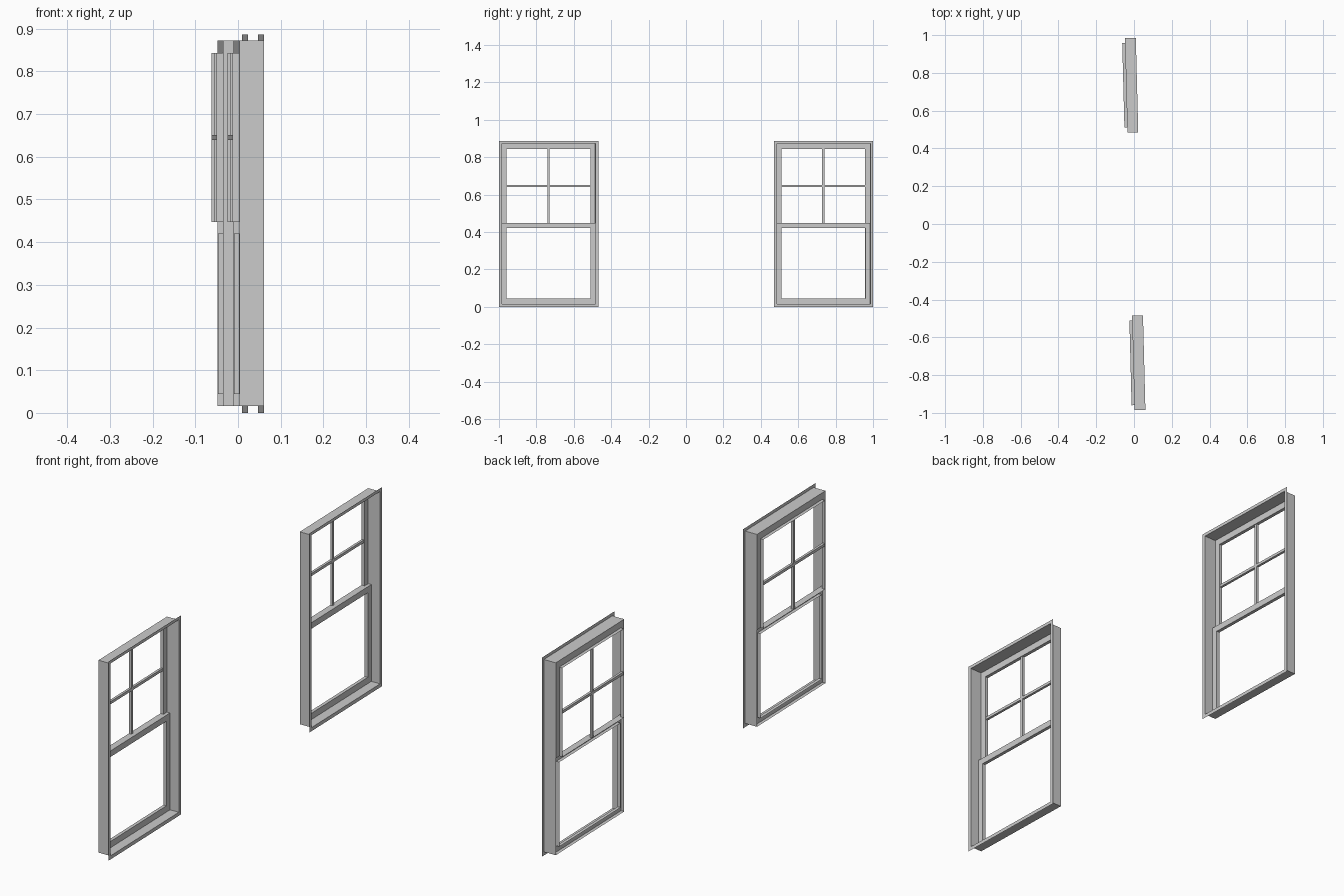
import bpy, bmesh, math
from mathutils import Matrix

if "Cube" in bpy.data.objects:
    bpy.data.objects.remove(bpy.data.objects["Cube"])

# Local layout: x = depth (outside is +x), y = width, z = height
TURN = Matrix.Rotation(math.radians(1.48), 4, 'Z')
CENTRE = 0.735          # distance of each window from the middle
FLANGE, PLATE_LO, PLATE_UP, BACK = 0.035, -0.0075, -0.0225, -0.0375
Z0, Z1 = 0.016, 0.872   # casing bottom and top
RAIL = 0.447            # meeting rail height
HW, OPEN = 0.25, 0.224  # half widths of casing and openings


def finish(bm, name, yc):
    bmesh.ops.translate(bm, verts=bm.verts, vec=(0, yc, 0))
    bmesh.ops.transform(bm, verts=bm.verts, matrix=TURN)
    me = bpy.data.meshes.new(name)
    bm.to_mesh(me)
    bm.free()
    ob = bpy.data.objects.new(name, me)
    bpy.context.collection.objects.link(ob)


def sleeve(bm, rects):
    """Join a chain of upright rectangles (x, half width, z0, z1)."""
    loops = [[bm.verts.new((x, y, z)) for y, z in
              ((-w, a), (w, a), (w, b), (-w, b))] for x, w, a, b in rects]
    for p, q in zip(loops, loops[1:]):
        for i in range(4):
            j = (i + 1) % 4
            f = bm.faces.new((p[i], p[j], q[j], q[i]))
            if f.calc_area() < 1e-7:
                bm.faces.remove(f)


def box(bm, x0, x1, y0, y1, z0, z1):
    m = Matrix.Translation(((x0 + x1) / 2, (y0 + y1) / 2, (z0 + z1) / 2)) \
        @ Matrix.Diagonal((x1 - x0, y1 - y0, z1 - z0, 1))
    bmesh.ops.create_cube(bm, size=1, matrix=m)


for side, yc in (("left", -CENTRE), ("right", CENTRE)):
    # Thin casing with nailing flange
    bm = bmesh.new()
    sleeve(bm, [(FLANGE, 0.265, 0, 0.886), (FLANGE, HW, Z0, Z1),
                (PLATE_UP, HW, Z0, Z1)])
    finish(bm, side + "_casing", yc)

    # Lower sash, set forward, with ledge on top
    bm = bmesh.new()
    sleeve(bm, [(PLATE_LO, HW, Z0, RAIL), (PLATE_LO, OPEN, 0.044, 0.42),
                (PLATE_UP, OPEN, 0.044, 0.42)])
    bm.faces.new([bm.verts.new((x, y, RAIL)) for x, y in
                  ((PLATE_LO, -HW), (PLATE_LO, HW), (PLATE_UP, HW), (PLATE_UP, -HW))])
    finish(bm, side + "_lower_sash", yc)

    # Upper sash, set back
    bm = bmesh.new()
    sleeve(bm, [(PLATE_UP, HW, RAIL, Z1), (PLATE_UP, OPEN, RAIL, 0.843),
                (BACK, OPEN, RAIL, 0.843)])
    finish(bm, side + "_upper_sash", yc)

    # Crossed glazing bars
    bm = bmesh.new()
    t, zm = 0.006, (RAIL + 0.843) / 2
    box(bm, -0.0365, -0.0255, -t, t, RAIL, 0.843)
    box(bm, -0.0365, -0.0255, -OPEN, OPEN, zm - t, zm + t)
    finish(bm, side + "_glazing_bars", yc)
